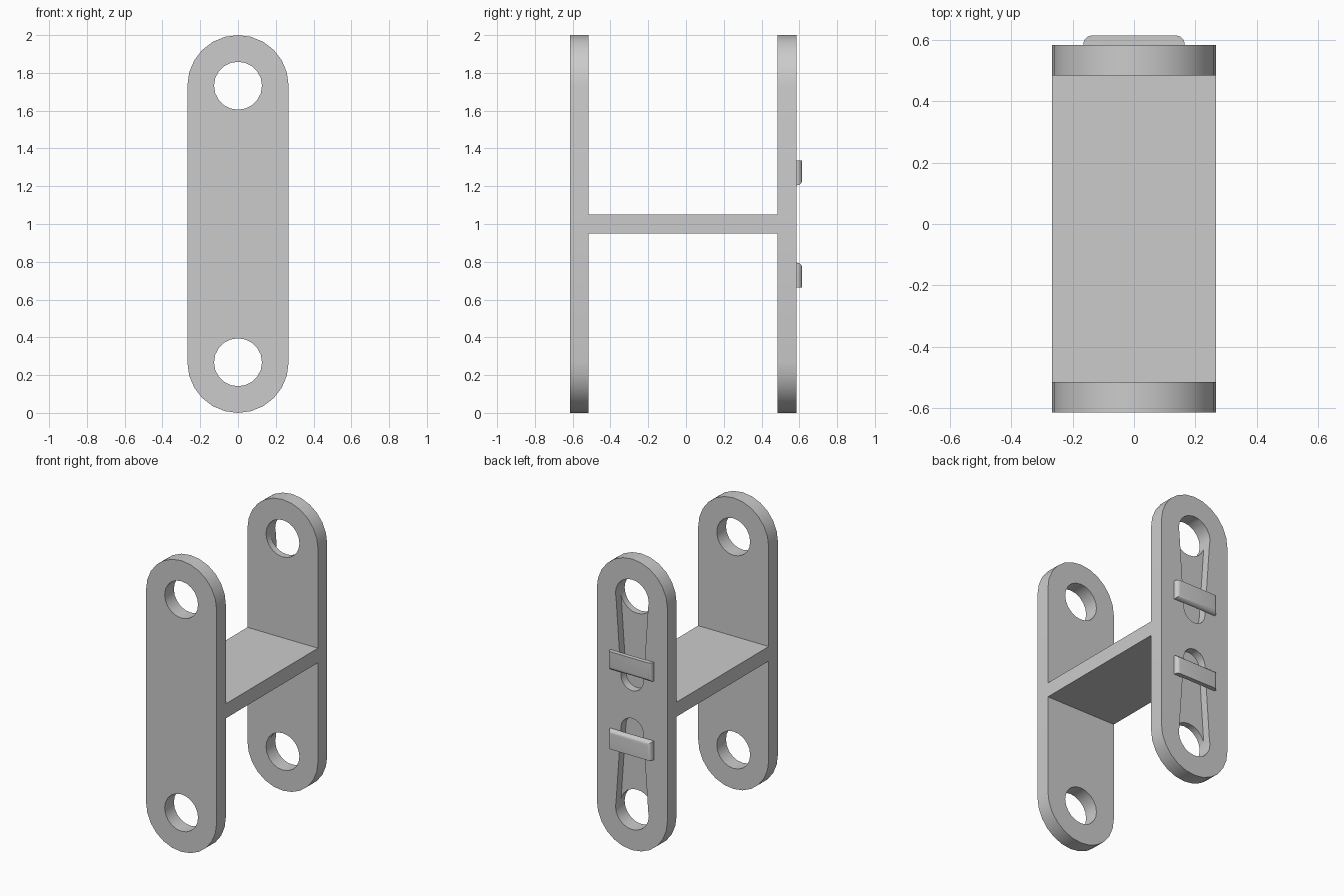
import bpy
import bmesh
from math import pi, sin, cos, asin

if "Cube" in bpy.data.objects:
    bpy.data.objects.remove(bpy.data.objects["Cube"])

HALF_W = 0.268            # half width and end radius of the side plates
MID = 1.0                 # mid height
HOLE_Z = 0.732            # hole distance from mid height
HOLE_R = 0.127
THICK = 0.10
FRONT_Y, BACK_Y = -0.615, 0.485

grey = bpy.data.materials.new("light grey")
grey.use_nodes = True
grey.diffuse_color = (0.6, 0.6, 0.6, 1)
grey.node_tree.nodes["Principled BSDF"].inputs["Base Color"].default_value = (0.6, 0.6, 0.6, 1)


def make_object(name, bm):
    bmesh.ops.recalc_face_normals(bm, faces=bm.faces)
    mesh = bpy.data.meshes.new(name)
    bm.to_mesh(mesh)
    bm.free()
    mesh.materials.append(grey)
    obj = bpy.data.objects.new(name, mesh)
    bpy.context.collection.objects.link(obj)
    return obj


def activate(obj):
    bpy.ops.object.select_all(action='DESELECT')
    obj.select_set(True)
    bpy.context.view_layer.objects.active = obj


def tapered_slot(name, z1, r1, z2, r2, y0, y1, steps):
    """Hull of an upper circle (z1, r1) and a lower circle (z2, r2), extruded along y."""
    tilt = asin((r1 - r2) / (z1 - z2))
    points = []
    for z, r, start, sweep in ((z1, r1, -tilt, pi + 2 * tilt), (z2, r2, pi + tilt, pi - 2 * tilt)):
        for i in range(steps + 1):
            a = start + sweep * i / steps
            points.append((r * cos(a), y0, z + r * sin(a)))
    bm = bmesh.new()
    face = bm.faces.new([bm.verts.new(p) for p in points])
    moved = bmesh.ops.extrude_face_region(bm, geom=[face])["geom"]
    bmesh.ops.translate(bm, vec=(0, y1 - y0, 0),
                        verts=[v for v in moved if isinstance(v, bmesh.types.BMVert)])
    return make_object(name, bm)


def box(name, x, y, z):
    bm = bmesh.new()
    bmesh.ops.create_cube(bm, size=1)
    for v in bm.verts:
        v.co = [c[0] if k < 0 else c[1] for c, k in zip((x, y, z), v.co)]
    return make_object(name, bm)


def cut(target, cutter):
    cutter.hide_render = True
    mod = target.modifiers.new("cut", 'BOOLEAN')
    mod.operation = 'DIFFERENCE'
    mod.solver = 'EXACT'
    mod.object = cutter
    activate(target)
    bpy.ops.object.modifier_apply(modifier=mod.name)
    bpy.data.objects.remove(cutter)


def round_hole(plate, z, y):
    bm = bmesh.new()
    count = 20
    ring = [bm.verts.new((HOLE_R * cos(2 * pi * i / count), y - 0.05, z + HOLE_R * sin(2 * pi * i / count)))
            for i in range(count)]
    moved = bmesh.ops.extrude_face_region(bm, geom=[bm.faces.new(ring)])["geom"]
    bmesh.ops.translate(bm, vec=(0, THICK + 0.1, 0),
                        verts=[v for v in moved if isinstance(v, bmesh.types.BMVert)])
    cut(plate, make_object("hole_cutter", bm))


# Side plates with rounded ends and a hole at each end
plates = []
for name, y in (("front_plate", FRONT_Y), ("back_plate", BACK_Y)):
    plate = tapered_slot(name, MID + HOLE_Z, HALF_W, MID - HOLE_Z, HALF_W, y, y + THICK, 12)
    plates.append(plate)

# Tapered recesses in the outer face of the back plate
outer = BACK_Y + THICK
for side in (1, -1):
    cutter = tapered_slot("recess_cutter", MID + HOLE_Z, HOLE_R - 0.003, MID + 0.18, 0.085,
                          outer - 0.055, outer + 0.05, 10)
    if side < 0:
        for v in cutter.data.vertices:
            v.co.z = 2 * MID - v.co.z
        cutter.data.flip_normals()
    cut(plates[1], cutter)

for plate, y in zip(plates, (FRONT_Y, BACK_Y)):
    for side in (1, -1):
        round_hole(plate, MID + side * HOLE_Z, y)

# Cross web joining the plates
web = box("cross_web", (-HALF_W, HALF_W), (FRONT_Y + THICK, BACK_Y), (MID - 0.05, MID + 0.05))

# Retaining straps bridging the recesses, rounded on the ends and the inner edge
straps = []
for name, side in (("upper_strap", 1), ("lower_strap", -1)):
    z = sorted((MID + side * 0.205, MID + side * 0.335))
    strap = box(name, (-0.165, 0.165), (outer, outer + 0.03), z)
    bm = bmesh.new()
    bm.from_mesh(strap.data)
    edges = []
    for e in bm.edges:
        mid = (e.verts[0].co + e.verts[1].co) / 2
        on_outer = all(v.co.y > outer + 0.02 for v in e.verts)
        if on_outer and side * (mid.z - MID) < 0.3:
            edges.append(e)
    bmesh.ops.bevel(bm, geom=edges, offset=0.027, segments=5, profile=0.5, affect='EDGES')
    bm.to_mesh(strap.data)
    bm.free()
    straps.append(strap)

# Smooth the curved walls while keeping the rims sharp
for obj in plates + straps:
    activate(obj)
    bpy.ops.object.shade_smooth_by_angle()
